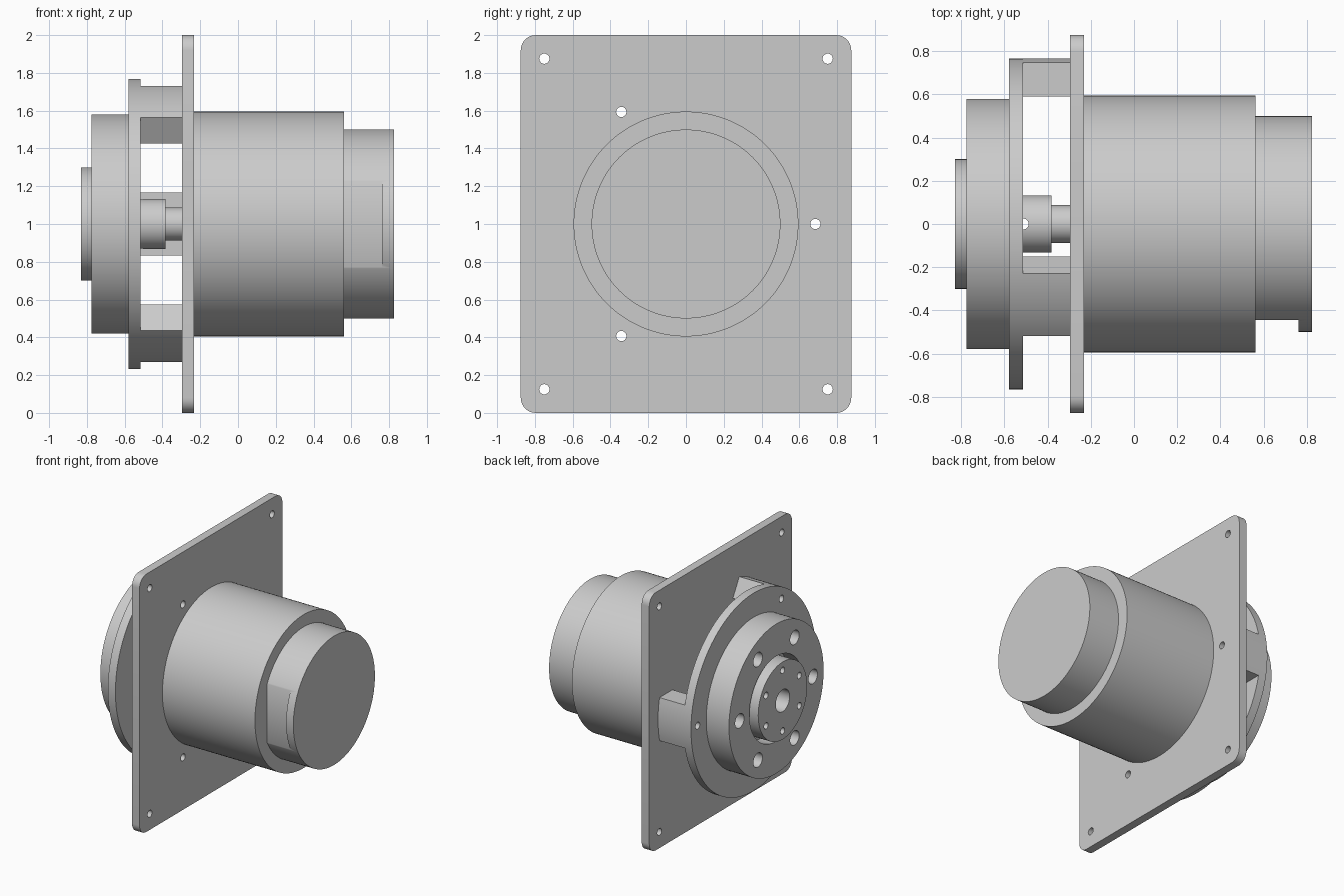
import bpy, bmesh
from math import sin, cos, pi, radians, sqrt, asin

if "Cube" in bpy.data.objects:
    bpy.data.objects.remove(bpy.data.objects["Cube"])

CZ = 1.0  # height of the main axis (runs along x)


def circle(r, y=0.0, z=0.0, n=96):
    return [(y + r * cos(2 * pi * i / n), z + r * sin(2 * pi * i / n)) for i in range(n)]


def turn(pts, a):
    return [(y * cos(a) - z * sin(a), y * sin(a) + z * cos(a)) for y, z in pts]


def prisms(name, parts, axis="x"):
    """One object from (start, end, outline) extrusions along an axis."""
    bm = bmesh.new()
    for a, b, pts in parts:
        rings = []
        for t in (a, b):
            co = [(t, u, v + CZ) if axis == "x" else (u, v, t) for u, v in pts]
            rings.append([bm.verts.new(c) for c in co])
        lo, hi = rings
        bm.faces.new(lo[::-1])
        bm.faces.new(hi)
        for i in range(len(pts)):
            j = (i + 1) % len(pts)
            bm.faces.new((lo[i], lo[j], hi[j], hi[i]))
    bmesh.ops.recalc_face_normals(bm, faces=bm.faces)
    me = bpy.data.meshes.new(name)
    bm.to_mesh(me)
    bm.free()
    ob = bpy.data.objects.new(name, me)
    bpy.context.collection.objects.link(ob)
    return ob


def cut(ob, parts, axis="x"):
    cutter = prisms("cutter", parts, axis)
    cutter.hide_render = True
    mod = ob.modifiers.new("cut", "BOOLEAN")
    mod.operation, mod.solver, mod.object = "DIFFERENCE", "EXACT", cutter
    bpy.context.view_layer.objects.active = ob
    bpy.ops.object.modifier_apply(modifier=mod.name)
    bpy.data.objects.remove(cutter)


def ring_of_holes(x0, x1, r, pitch, count, start=0.0):
    return [(x0, x1, circle(r, pitch * cos(start + 2 * pi * k / count),
                            pitch * sin(start + 2 * pi * k / count), 32)) for k in range(count)]


bolt_holes = ring_of_holes(-1, 0, 0.027, 0.685, 3)

# Square mounting plate with rounded corners and screw holes
W, H, R = 0.875, 1.0, 0.08
outline = []
for k, (sy, sz) in enumerate([(1, 1), (-1, 1), (-1, -1), (1, -1)]):
    for i in range(9):
        a = pi / 2 * (k + i / 8)
        outline.append((sy * (W - R) + R * cos(a), sz * (H - R) + R * sin(a)))
plate = prisms("mounting_plate", [(-0.297, -0.232, outline)])
# the bolts continue only a little way into the motor side
corner_holes = [(-1, 0, circle(0.027, sy * 0.75, sz * 0.875, 32)) for sy in (-1, 1) for sz in (-1, 1)]
cut(plate, corner_holes + bolt_holes)

# Motor body and rear cap with a side flat
prisms("motor_body", [(-0.232, 0.562, circle(0.595, n=128))])
cap = prisms("rear_cap", [(0.562, 0.825, circle(0.5, n=128))])
cut(cap, [(0.5, 0.763, [(-0.7, -0.4), (-0.445, -0.4), (-0.445, 0.4), (-0.7, 0.4)])])

# Three spacer blocks, outer face following the flange rim
RIM, HALF = 0.767, 0.167
lim = asin(HALF / RIM)
block = [(0.59, HALF), (0.59, -HALF)]
block += [(RIM * cos(lim * t / 6), RIM * sin(lim * t / 6)) for t in range(-6, 7)]
spacers = [prisms(f"spacer_block_{k + 1}", [(-0.515, -0.297, turn(block, radians(120 * k)))]) for k in range(3)]
for k, s in enumerate(spacers):
    cut(s, [bolt_holes[k]])

# Flange disc
flange = prisms("flange_disc", [(-0.58, -0.515, circle(RIM, n=128))])
cut(flange, bolt_holes)

# Output housing: bored for the rotor, with six bolt holes
housing = prisms("output_housing", [(-0.775, -0.58, circle(0.58, n=128))])
cut(housing, [(-1, -0.66, circle(0.33))] + ring_of_holes(-1, -0.62, 0.055, 0.45, 6))

# Output rotor with centre bore and six tapped holes
rotor = prisms("output_rotor", [(-0.83, -0.66, circle(0.30))])
cut(rotor, [(-1, -0.70, circle(0.085, n=48))] + ring_of_holes(-1, -0.72, 0.025, 0.235, 6, pi / 2))

# Shaft coupling with a cross hole, and the motor shaft
coupling = prisms("shaft_coupling", [(-0.515, -0.383, circle(0.133))])
cut(coupling, [(0.5, 1.5, circle(0.025, -0.513, 0, 32))], axis="z")
prisms("motor_shaft", [(-0.383, -0.297, circle(0.087))])

# Smooth round surfaces, sharp edges kept
bpy.ops.object.select_all(action="SELECT")
bpy.context.view_layer.objects.active = plate
bpy.ops.object.shade_smooth_by_angle(angle=radians(30))
